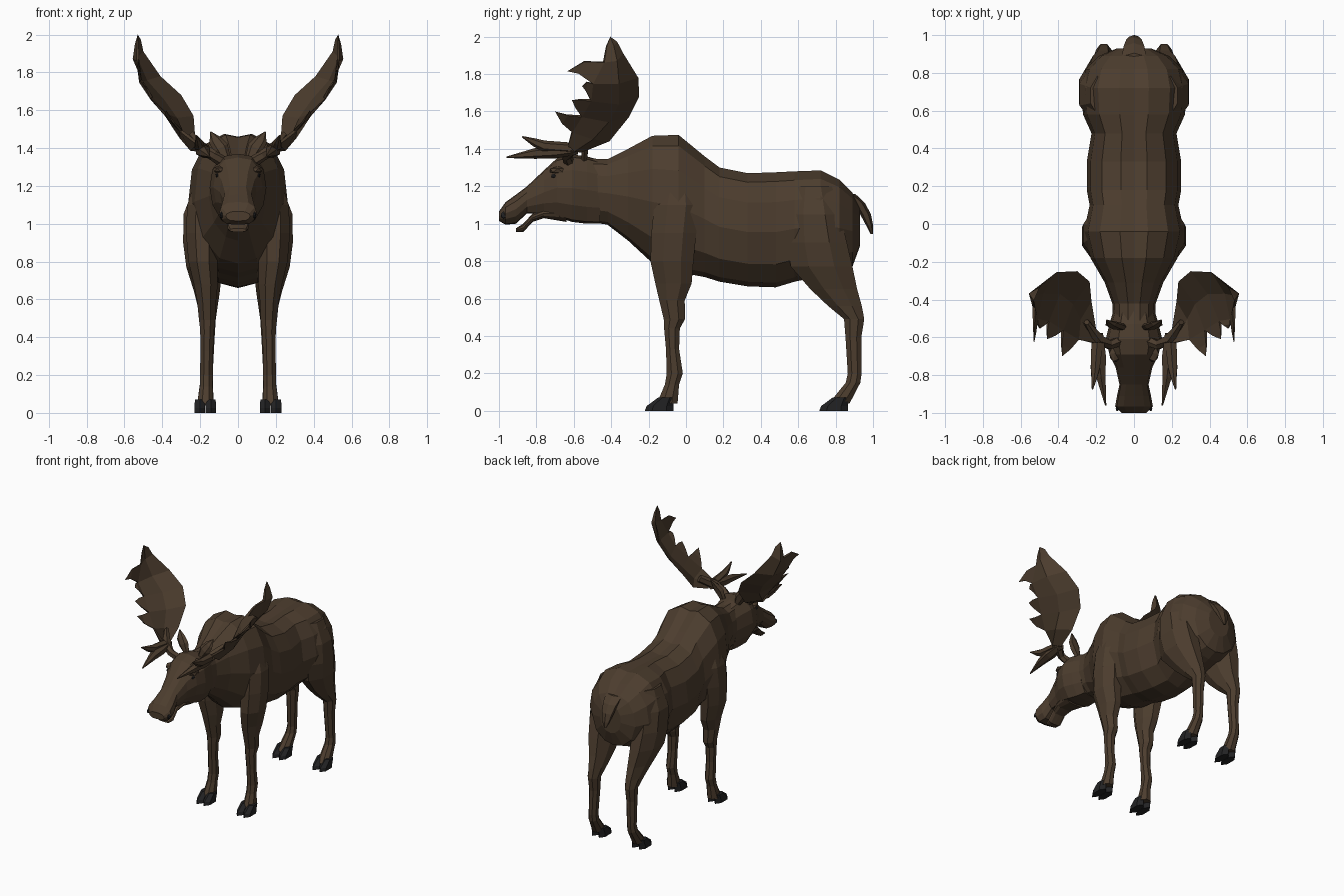
import bpy, bmesh, math
from mathutils import Vector

if "Cube" in bpy.data.objects:
    bpy.data.objects.remove(bpy.data.objects["Cube"], do_unlink=True)


def material(name, rgb):
    mat = bpy.data.materials.new(name)
    mat.use_nodes = True
    mat.diffuse_color = (*rgb, 1)
    bsdf = mat.node_tree.nodes["Principled BSDF"]
    bsdf.inputs["Base Color"].default_value = (*rgb, 1)
    bsdf.inputs["Roughness"].default_value = 0.9
    return mat


hide = material("brown_hide", (0.072, 0.046, 0.027))
hoof_dark = material("dark_hoof", (0.016, 0.016, 0.017))


def finish(name, bm, mat, mirror):
    """Turn a bmesh into a flat-shaded object, mirrored across x if wanted."""
    bmesh.ops.recalc_face_normals(bm, faces=bm.faces)
    mesh = bpy.data.meshes.new(name)
    bm.to_mesh(mesh)
    bm.free()
    mesh.materials.append(mat)
    obj = bpy.data.objects.new(name, mesh)
    bpy.context.collection.objects.link(obj)
    if mirror:
        mod = obj.modifiers.new("Mirror", "MIRROR")
        mod.use_mirror_merge = False


def loft(name, rings, mat, mirror=False):
    """Skin a list of equal-sized point rings and cap both ends."""
    bm = bmesh.new()
    rows = [[bm.verts.new(p) for p in ring] for ring in rings]
    for a, b in zip(rows, rows[1:]):
        for i in range(len(a)):
            j = (i + 1) % len(a)
            bm.faces.new((a[i], a[j], b[j], b[i]))
    bm.faces.new(rows[0])
    bm.faces.new(rows[-1])
    finish(name, bm, mat, mirror)


def trunk(name, sections, half):
    """Loft upright sections (y, top, bottom, half width) along y."""
    outline = half + [(-x, z) for x, z in reversed(half[1:-1])]
    rings = [[(x * w, y, low + z * (top - low)) for x, z in outline]
             for y, top, low, w in sections]
    loft(name, rings, hide)


def column(name, sections, mat=hide, mirror=True, sides=8):
    """Loft level sections (z, x, y, half x, half y) up the z axis."""
    grow = 1 / math.cos(math.pi / sides)
    angles = [(i + 0.5) * math.tau / sides for i in range(sides)]
    rings = [[(x + hx * grow * math.cos(a), y + hy * grow * math.sin(a), z)
              for a in angles] for z, x, y, hx, hy in sections]
    loft(name, rings, mat, mirror)


def tube(name, path, wide, thin, sides=6, side_hint=(1, 0, 0)):
    """Tapered tube along a path; wide runs along the side hint."""
    pts = [Vector(p) for p in path]
    rings = []
    for i, p in enumerate(pts):
        d = (pts[min(i + 1, len(pts) - 1)] - pts[max(i - 1, 0)]).normalized()
        v = d.cross(Vector(side_hint)).normalized()
        u = v.cross(d)
        rings.append([p + u * wide[i] * math.cos(k * math.tau / sides)
                      + v * thin[i] * math.sin(k * math.tau / sides)
                      for k in range(sides)])
    loft(name, rings, hide, True)


def blob(name, centre, size, mat):
    bm = bmesh.new()
    bmesh.ops.create_icosphere(bm, subdivisions=1, radius=1)
    for v in bm.verts:
        v.co = Vector(centre) + v.co * Vector(size)
    finish(name, bm, mat, True)


# Body and neck, from the throat to the rump
body_half = [(0, 0), (.42, .04), (.82, .2), (1, .48), (.92, .74), (.68, .92), (.28, 1), (0, .98)]
trunk("body", [
    (-.55, 1.35, 1.015, .11), (-.42, 1.345, .995, .115), (-.31, 1.4, .91, .155),
    (-.18, 1.47, .79, .23), (-.04, 1.475, .74, .265), (.1, 1.36, .715, .235),
    (.18, 1.3, .69, .25), (.33, 1.27, .665, .25), (.48, 1.275, .66, .225),
    (.58, 1.28, .69, .27), (.72, 1.285, .72, .28), (.82, 1.235, .74, .255),
    (.89, 1.165, .77, .185), (.93, 1.09, .88, .09)], body_half)

# Head, muzzle and open lower jaw
head_half = [(0, 0), (.6, .03), (.9, .25), (1, .5), (.9, .77), (.55, .96), (0, 1)]
trunk("head", [
    (-.46, 1.34, 1.0, .11), (-.53, 1.36, 1.0, .13), (-.61, 1.37, 1.01, .15),
    (-.69, 1.35, 1.035, .13), (-.76, 1.285, 1.05, .097), (-.85, 1.2, 1.055, .077),
    (-.91, 1.155, 1.0, .09), (-.965, 1.115, .995, .1), (-1.0, 1.065, 1.015, .065)], head_half)
trunk("lower_jaw", [
    (-.64, 1.1, 1.01, .09), (-.76, 1.08, 1.03, .07), (-.82, 1.055, 1.01, .056),
    (-.87, 1.0, .955, .056), (-.91, .975, .957, .045)], head_half)

# Face details
blob("eye", (.108, -.705, 1.255), (.012, .018, .013), hoof_dark)
blob("brow_ridge", (.1, -.685, 1.285), (.035, .05, .022), hide)
blob("nostril", (.088, -.975, 1.045), (.01, .018, .02), hoof_dark)
tube("ear", [(.06, -.545, 1.34), (.09, -.54, 1.4), (.12, -.53, 1.44), (.145, -.51, 1.485)],
     [.022, .042, .035, .004], [.018, .02, .015, .004])

# Front legs with shoulder blades
column("front_leg", [
    (1.25, .17, -.04, .05, .07), (1.1, .19, -.05, .078, .12), (.95, .19, -.065, .085, .12),
    (.8, .185, -.075, .077, .115), (.68, .17, -.067, .063, .097), (.59, .166, -.075, .05, .068),
    (.49, .163, -.062, .043, .057), (.44, .163, -.075, .037, .042), (.33, .165, -.072, .033, .035),
    (.2, .167, -.06, .034, .043), (.14, .168, -.075, .034, .038), (.04, .173, -.1, .044, .055)])

# Hind legs with thighs and hocks
column("hind_leg", [
    (1.2, .17, .68, .06, .1), (1.05, .185, .685, .103, .14), (.9, .185, .7, .105, .16),
    (.77, .178, .725, .095, .165), (.65, .165, .79, .07, .125), (.56, .16, .85, .052, .09),
    (.49, .16, .899, .042, .054), (.39, .16, .895, .036, .042), (.2, .165, .902, .031, .037),
    (.15, .167, .893, .035, .039), (.04, .173, .82, .044, .055)])

# Cloven hooves: two toes on every foot
for label, y in (("front", -.143), ("hind", .79)):
    for toe, x in (("inner", .144), ("outer", .202)):
        column(f"{label}_{toe}_hoof", [
            (0, x, y, .028, .067), (.025, x, y + .004, .028, .062),
            (.07, x, y + .035, .026, .036)], hoof_dark, sides=6)

# Tail
column("tail", [
    (1.16, 0, .87, .065, .03), (1.11, 0, .925, .055, .028), (1.05, 0, .96, .042, .025),
    (.99, 0, .982, .028, .016), (.945, 0, .994, .008, .006)], mirror=False, sides=6)

# Antler stems and forward tines
up = (0, 0, 1)
tube("antler_stem", [(.07, -.62, 1.32), (.13, -.64, 1.36), (.19, -.61, 1.4), (.25, -.52, 1.46)],
     [.032, .028, .034, .03], [.03, .026, .035, .015], side_hint=up)
tube("brow_tine", [(.19, -.58, 1.4), (.185, -.7, 1.385), (.175, -.81, 1.375), (.15, -.96, 1.355)],
     [.03, .036, .028, .004], [.03, .042, .028, .004], side_hint=up)
tube("brow_fork", [(.195, -.63, 1.405), (.205, -.76, 1.415), (.21, -.81, 1.435), (.22, -.875, 1.465)],
     [.03, .03, .022, .004], [.035, .028, .018, .004], side_hint=up)


def antler_palm():
    """Cupped blade with a thin rear edge and curved tines in front."""
    rear = [(.2, -.56, 1.38), (.225, -.41, 1.44), (.235, -.305, 1.57),
            (.3, -.25, 1.68), (.41, -.255, 1.78), (.5, -.335, 1.91)]
    front = [(.21, -.63, 1.42), (.3, -.61, 1.49), (.38, -.56, 1.575),
             (.455, -.51, 1.66), (.515, -.5, 1.75), (.53, -.44, 1.865)]
    tines = {1: (.38, -.7, 1.6), 2: (.46, -.61, 1.66), 3: (.5, -.555, 1.735),
             4: (.53, -.635, 1.815)}
    bm = bmesh.new()

    def spike(base, tip, bend):
        """Two-stage point on a base ring, arched upward."""
        centre = sum((v.co for v in base), Vector()) / len(base)
        mid = centre.lerp(tip, .55) + Vector((0, 0, bend))
        knee = [bm.verts.new(mid + (v.co - centre) * .55) for v in base]
        end = bm.verts.new(tip)
        for s in range(len(base)):
            t = (s + 1) % len(base)
            bm.faces.new((base[s], base[t], knee[t], knee[s]))
            bm.faces.new((knee[s], knee[t], end))

    rows = []
    for i, (r, f) in enumerate(zip(rear, front)):
        r, f = Vector(r), Vector(f)
        k = min(i, len(rear) - 2)
        n = (Vector(rear[k + 1]) - Vector(rear[k])).cross(f - r).normalized()
        n = n if n.x > 0 else -n
        mid = (r + f) / 2 + n * .035
        # Loop order: rear edge, outer middle, outer front, inner front, inner middle
        loop = (r, mid + n * .014, f + n * .009, f - n * .009, mid - n * .014)
        rows.append([bm.verts.new(p) for p in loop])
    for i, (a, b) in enumerate(zip(rows, rows[1:])):
        for j in range(5):
            k = (j + 1) % 5
            if j == 2 and i in tines:
                spike((a[2], a[3], b[3], b[2]), Vector(tines[i]), .012 * (i - 2))
            else:
                bm.faces.new((a[j], a[k], b[k], b[j]))
    bm.faces.new(rows[0])
    spike(rows[-1], Vector((.53, -.405, 2.0)), .01)
    finish("antler_palm", bm, hide, True)


antler_palm()
